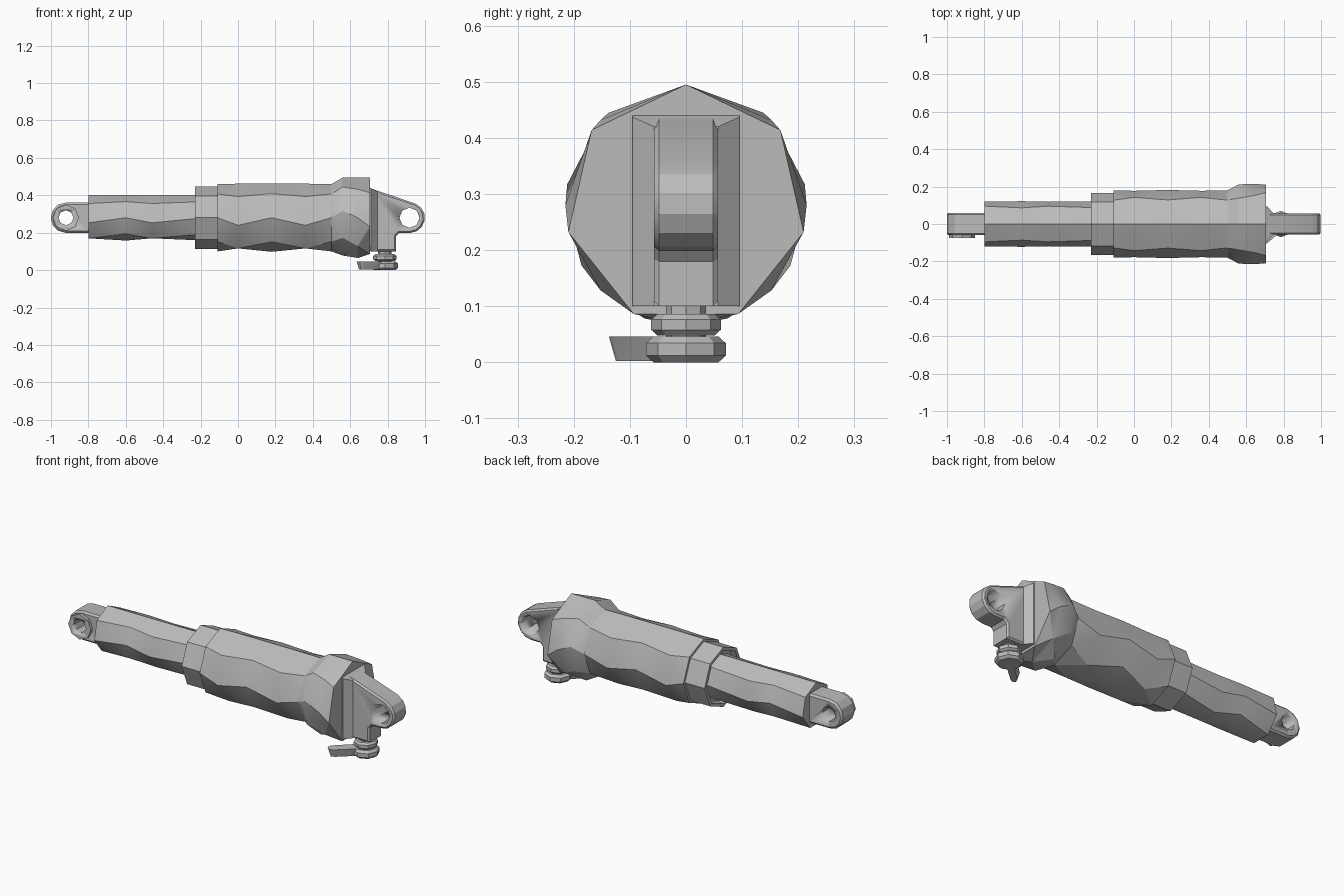
import bpy, bmesh, math
from mathutils import Matrix, Vector

cube = bpy.data.objects.get("Cube")
if cube:
    bpy.data.objects.remove(cube)

AXIS = 0.28  # height of the cylinder axis

metal = bpy.data.materials.new("grey metal")
metal.use_nodes = True
metal.diffuse_color = (0.5, 0.5, 0.5, 1)
metal.node_tree.nodes["Principled BSDF"].inputs["Base Color"].default_value = (0.5, 0.5, 0.5, 1)


def finish(name, bm, angle=25):
    bmesh.ops.remove_doubles(bm, verts=bm.verts, dist=0.0005)
    bmesh.ops.recalc_face_normals(bm, faces=bm.faces)
    mesh = bpy.data.meshes.new(name)
    bm.to_mesh(mesh)
    bm.free()
    mesh.materials.append(metal)
    ob = bpy.data.objects.new(name, mesh)
    bpy.context.collection.objects.link(ob)
    bpy.ops.object.select_all(action='DESELECT')
    ob.select_set(True)
    bpy.context.view_layer.objects.active = ob
    bpy.ops.object.shade_smooth_by_angle(angle=math.radians(angle))
    return ob


def ring(x, r, n):
    """Polygon across the main axis with one corner pointing up."""
    return [Vector((x, r * math.sin(2 * math.pi * i / n),
                    AXIS + r * math.cos(2 * math.pi * i / n))) for i in range(n)]


def faceted_tube(name, sections):
    """Join rings with differing side counts into an irregular faceted body."""
    bm = bmesh.new()
    last = len(sections) - 2
    for k, (a, b) in enumerate(zip(sections, sections[1:])):
        verts = [bm.verts.new(p) for p in ring(*a) + ring(*b)]
        bmesh.ops.convex_hull(bm, input=verts)
        # remove the inner caps between segments
        for x, keep in ((a[0], k == 0), (b[0], k == last)):
            caps = [f for f in bm.faces if all(abs(v.co.x - x) < 1e-5 for v in f.verts)]
            if not keep:
                bmesh.ops.delete(bm, geom=caps, context='FACES')
    return finish(name, bm)


def lathe(name, profile, n):
    bm = bmesh.new()
    loops = [[bm.verts.new(p) for p in ring(x, r, n)] for x, r in profile]
    for a, b in zip(loops, loops[1:]):
        for i in range(n):
            j = (i + 1) % n
            bm.faces.new((a[i], a[j], b[j], b[i]))
    return finish(name, bm)


def plate(name, outline, y0, y1, bevel=0.0):
    """Extrude an (x, z) outline along y."""
    bm = bmesh.new()
    face = bm.faces.new([bm.verts.new((x, y0, z)) for x, z in outline])
    new = bmesh.ops.extrude_face_region(bm, geom=[face])
    moved = [g for g in new["geom"] if isinstance(g, bmesh.types.BMVert)]
    bmesh.ops.translate(bm, verts=moved, vec=(0, y1 - y0, 0))
    if bevel:
        rim = [e for e in bm.edges if abs(e.verts[0].co.y - e.verts[1].co.y) < 1e-6]
        bmesh.ops.bevel(bm, geom=rim, offset=bevel, segments=1, affect='EDGES')
    return finish(name, bm)


def arc(cx, r, start, end, n):
    return [(cx + r * math.cos(math.radians(start + (end - start) * i / n)),
             AXIS + r * math.sin(math.radians(start + (end - start) * i / n)))
            for i in range(n + 1)]


def drill(ob, cx, r, n):
    """Cut a through hole along y."""
    cutter = plate("hole_cutter", arc(cx, r, 0, 360, n)[:-1], -0.3, 0.3)
    cutter.hide_render = True
    mod = ob.modifiers.new("hole", 'BOOLEAN')
    mod.operation = 'DIFFERENCE'
    mod.solver = 'EXACT'
    mod.object = cutter
    bpy.context.view_layer.objects.active = ob
    # keep the cut ahead of any smoothing
    bpy.ops.object.modifier_move_to_index(modifier=mod.name, index=0)
    bpy.ops.object.modifier_apply(modifier=mod.name)
    bpy.data.objects.remove(cutter)


def disc(name, x, z0, z1, r, n, chamfer=0.0):
    """Upright polygonal disc."""
    bm = bmesh.new()
    bmesh.ops.create_cone(bm, cap_ends=True, segments=n, radius1=r, radius2=r, depth=z1 - z0,
                          matrix=Matrix.Translation((x, 0, (z0 + z1) / 2)))
    if chamfer:
        rim = [e for e in bm.edges if abs(e.verts[0].co.z - e.verts[1].co.z) < 1e-6]
        bmesh.ops.bevel(bm, geom=rim, offset=chamfer, segments=1, affect='EDGES')
    return finish(name, bm)


# Sliding rod, collar and main barrel with its thick end
faceted_tube("rod", [(-0.8, 0.122, 7), (-0.6, 0.122, 8), (-0.46, 0.122, 7), (-0.18, 0.122, 8)])
lathe("collar", [(-0.1, 0.12), (-0.1, 0.166), (-0.2, 0.166), (-0.23, 0.166),
                 (-0.23, 0.148), (-0.2, 0.142), (-0.2, 0.1)], 8)
faceted_tube("barrel", [(-0.11, 0.18, 8), (0.0, 0.182, 7), (0.18, 0.182, 8), (0.36, 0.182, 7),
                        (0.5, 0.18, 8), (0.56, 0.215, 9), (0.64, 0.215, 8), (0.705, 0.215, 7)])

# Eye at the rod end with its bushing
rod_eye = plate("rod_eye", arc(-0.92, 0.081, 90, 270, 6) + [(-0.79, 0.199), (-0.79, 0.361)],
                -0.06, 0.06, 0.01)
drill(rod_eye, -0.92, 0.04, 8)
bushing = plate("rod_eye_bushing", arc(-0.92, 0.07, 0, 360, 8)[:-1], -0.076, -0.055)
drill(bushing, -0.92, 0.04, 8)

# Mounting lug at the barrel end, with a flared foot
lug = plate("mounting_lug", [(0.7, 0.44), (0.73, 0.43)] + arc(0.917, 0.082, 68, -90, 6)
            + [(0.86, 0.198), (0.845, 0.18), (0.845, 0.1), (0.7, 0.1)], -0.057, 0.057, 0.009)
drill(lug, 0.917, 0.054, 8)
bm = bmesh.new()
foot = [bm.verts.new((x, side * y, z)) for side in (-1, 1)
        for x, y, z in ((0.7, 0.095, 0.1), (0.7, 0.095, 0.442), (0.712, 0.095, 0.1),
                        (0.712, 0.095, 0.437), (0.745, 0.057, 0.1), (0.745, 0.057, 0.42))]
bmesh.ops.convex_hull(bm, input=foot)
finish("lug_foot", bm)

# Valve fitting below the lug
VALVE_X = 0.785
disc("valve_neck", VALVE_X, 0.03, 0.11, 0.036, 8)
disc("valve_nut", VALVE_X, 0.048, 0.086, 0.062, 8, 0.01)
disc("valve_knob", VALVE_X, 0.0, 0.046, 0.071, 8, 0.012)

# Lever pointing diagonally away from the knob
bm = bmesh.new()
turn = Matrix.Translation((VALVE_X, 0, 0)) @ Matrix.Rotation(math.radians(222), 4, 'Z')
outline = [(0, -0.03), (0.17, -0.027), (0.192, -0.012), (0.192, 0.012), (0.17, 0.027), (0, 0.03)]
tops = [bm.verts.new(turn @ Vector((x, y, 0.046))) for x, y in outline]
lows = [bm.verts.new(turn @ Vector((x * 0.93, y * 0.6, 0.002))) for x, y in outline]
bmesh.ops.convex_hull(bm, input=tops + lows)
finish("valve_lever", bm)
